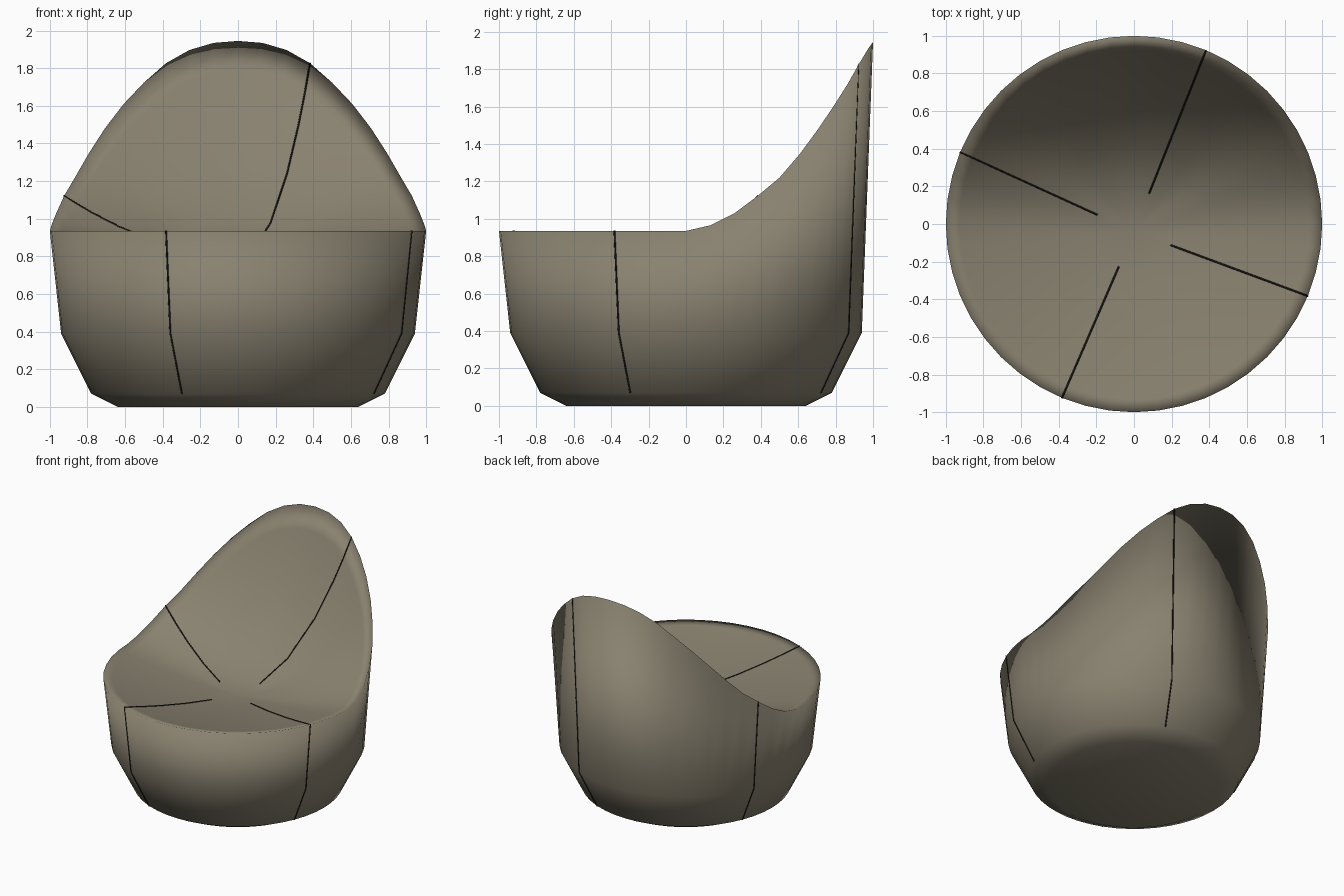
import bpy, bmesh, math
from mathutils import Vector

if "Cube" in bpy.data.objects:
    bpy.data.objects.remove(bpy.data.objects["Cube"])

SEGS = 48
CENTRE_Y = -0.04
RIM = [(-1, .935), (0, .935), (.13, .965), (.26, 1.03), (.38, 1.12), (.5, 1.22),
       (.62, 1.36), (.75, 1.54), (.87, 1.73), (.92, 1.82), (.98, 1.92), (1, 1.945)]


def material(name, rgb):
    m = bpy.data.materials.new(name)
    m.diffuse_color = (*rgb, 1)
    m.use_nodes = True
    m.node_tree.nodes["Principled BSDF"].inputs["Base Color"].default_value = m.diffuse_color
    return m


def rim_height(y):
    for (y0, z0), (y1, z1) in zip(RIM, RIM[1:]):
        if y <= y1:
            return z0 + (z1 - z0) * max(0, y - y0) / (y1 - y0)
    return RIM[-1][1]


def wall_point(a, r, z):
    return Vector((r * math.cos(a), r * math.sin(a), z))


def rim_point(a):
    return wall_point(a, 1.0, rim_height(math.sin(a)))


def seat_point(a, t):
    # dished seat that sweeps up to the rim, t = 0 centre, t = 1 rim
    p = rim_point(a)
    power = 1.7 + 0.5 * min(1, max(0, (p.z - .935) / .5))
    return Vector((p.x * t, CENTRE_Y + (p.y - CENTRE_Y) * t,
                   .80 + (p.z - .80) * t ** power))


def section(a):
    # one radial section from the floor edge, over the rim, to the seat
    pts = [wall_point(a, .64, 0), wall_point(a, .78, .07), wall_point(a, .94, .39)]
    pts.append(rim_point(a))
    return pts + [seat_point(a, t) for t in (.93, .84, .68, .45, .21)]


fabric = material("taupe fabric", (.25, .222, .162))
thread = material("dark seam", (.012, .012, .010))

# beanbag body
bm = bmesh.new()
cols = [[bm.verts.new(p) for p in section(2 * math.pi * i / SEGS)] for i in range(SEGS)]
middle = bm.verts.new((0, CENTRE_Y, .80))
for i in range(SEGS):
    a, b = cols[i], cols[(i + 1) % SEGS]
    for j in range(len(a) - 1):
        bm.faces.new((a[j], b[j], b[j + 1], a[j + 1]))
    bm.faces.new((a[-1], b[-1], middle))
bm.faces.new([c[0] for c in reversed(cols)])
bmesh.ops.recalc_face_normals(bm, faces=bm.faces)
for f in bm.faces:
    f.smooth = True
mesh = bpy.data.meshes.new("beanbag_body")
bm.to_mesh(mesh)
bm.free()
mesh.materials.append(fabric)
bpy.context.collection.objects.link(bpy.data.objects.new("beanbag_body", mesh))

# four stitched seams lying on the surface
for k in range(4):
    pts = section(math.radians(67.5 + 90 * k))[1:]
    curve = bpy.data.curves.new(f"seam_{k + 1}", 'CURVE')
    curve.dimensions = '3D'
    curve.bevel_depth = .005
    curve.bevel_resolution = 1
    s = curve.splines.new('POLY')
    s.points.add(len(pts) - 1)
    for sp, p in zip(s.points, pts):
        sp.co = (*p, 1)
    curve.materials.append(thread)
    bpy.context.collection.objects.link(bpy.data.objects.new(f"seam_{k + 1}", curve))
